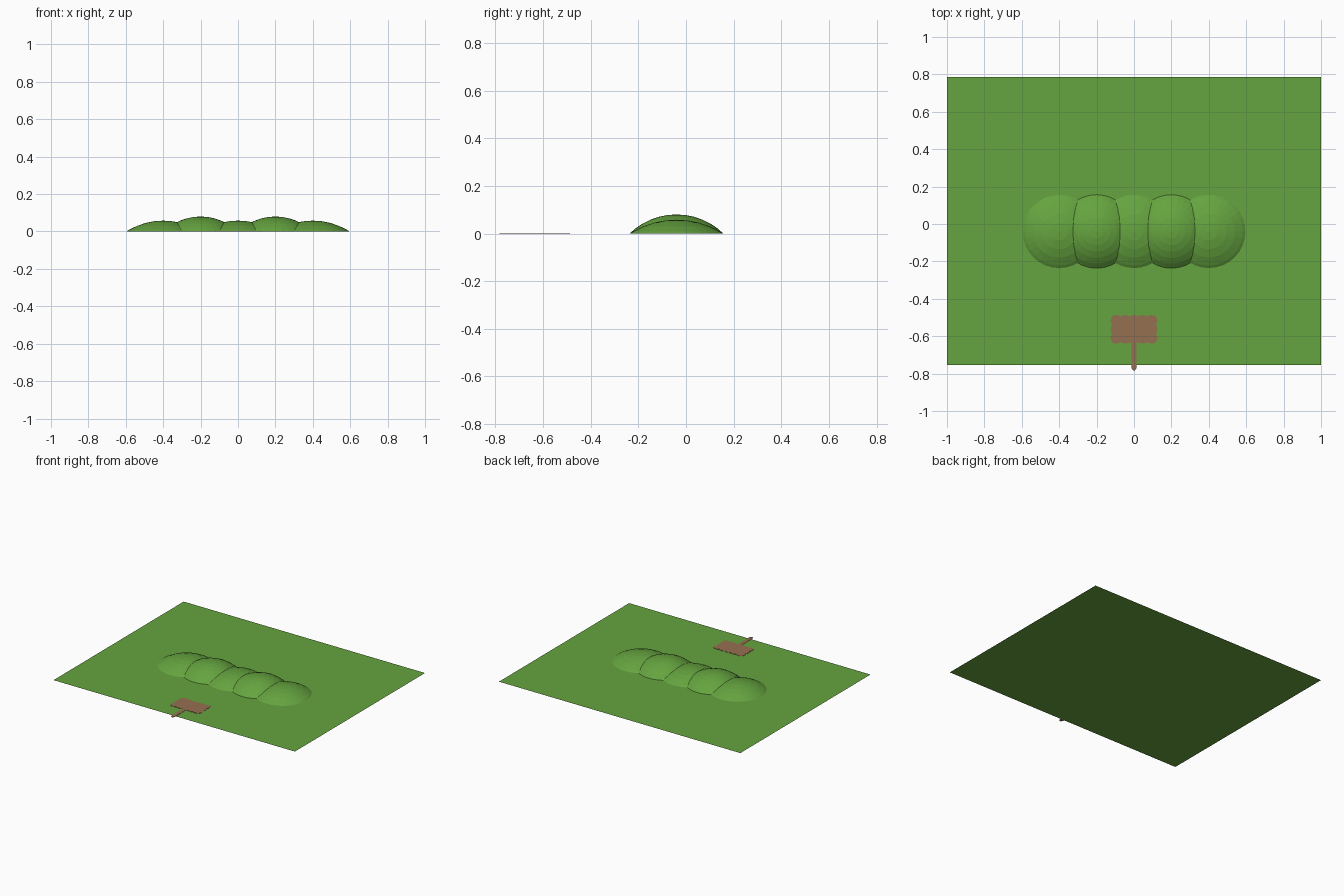
import bpy, bmesh, math

cube = bpy.data.objects.get("Cube")
if cube:
    bpy.data.objects.remove(cube, do_unlink=True)


def material(name, rgb):
    m = bpy.data.materials.new(name)
    m.use_nodes = True
    m.diffuse_color = (*rgb, 1)
    m.node_tree.nodes["Principled BSDF"].inputs["Base Color"].default_value = (*rgb, 1)
    return m


grass = material("grass green", (0.13, 0.37, 0.05))
wood = material("wood brown", (0.30, 0.16, 0.08))


def add_object(name, bm, mat):
    bmesh.ops.recalc_face_normals(bm, faces=bm.faces)
    mesh = bpy.data.meshes.new(name)
    bm.to_mesh(mesh)
    bm.free()
    mesh.materials.append(mat)
    obj = bpy.data.objects.new(name, mesh)
    bpy.context.collection.objects.link(obj)
    return obj


def plate(name, outline, z, thickness, mat):
    bm = bmesh.new()
    face = bm.faces.new([bm.verts.new((x, y, z)) for x, y in outline])
    if thickness:
        top = bmesh.ops.extrude_face_region(bm, geom=[face])["geom"]
        bmesh.ops.translate(bm, vec=(0, 0, thickness),
                            verts=[v for v in top if isinstance(v, bmesh.types.BMVert)])
    return add_object(name, bm, mat)


def mound(name, x, radius, height):
    # Spherical cap cut off at ground level
    r = (radius ** 2 + height ** 2) / (2 * height)
    bm = bmesh.new()
    bmesh.ops.create_uvsphere(bm, u_segments=32, v_segments=24, radius=r)
    bmesh.ops.translate(bm, vec=(x, -0.04, height - r), verts=bm.verts)
    bmesh.ops.bisect_plane(bm, geom=bm.verts[:] + bm.edges[:] + bm.faces[:],
                           plane_co=(0, 0, 0), plane_no=(0, 0, 1), clear_inner=True)
    return add_object(name, bm, grass)


# Lawn
plate("lawn", [(-1, -0.755), (1, -0.755), (1, 0.785), (-1, 0.785)], 0, 0, grass)

# Row of overlapping mounds, alternately low and high
for i in range(5):
    mound(f"mound_{i + 1}", -0.4 + 0.2 * i, 0.197, 0.08 if i % 2 else 0.058)


# Sign lying flat on the lawn, with a softly scalloped board
def scallop(start, end, bumps, depth):
    (x0, y0), (x1, y1) = start, end
    length = math.hypot(x1 - x0, y1 - y0)
    nx, ny = (y1 - y0) / length, (x0 - x1) / length
    steps = bumps * 6
    for k in range(steps):
        t = k / steps
        d = depth * abs(math.sin(math.pi * bumps * t))
        yield x0 + (x1 - x0) * t + nx * d, y0 + (y1 - y0) * t + ny * d


corners = [(-0.117, -0.632), (0.117, -0.632), (0.117, -0.494), (-0.117, -0.494)]
board = []
for i, bumps in enumerate((5, 3, 5, 3)):
    board += scallop(corners[i], corners[(i + 1) % 4], bumps, 0.008)
plate("sign_board", board, 0.001, 0.002, wood)

# Post with a blunt pointed tip
plate("sign_post", [(-0.014, -0.62), (-0.014, -0.768), (-0.006, -0.782),
                    (0.006, -0.782), (0.014, -0.768), (0.014, -0.62)], 0.0005, 0.002, wood)
